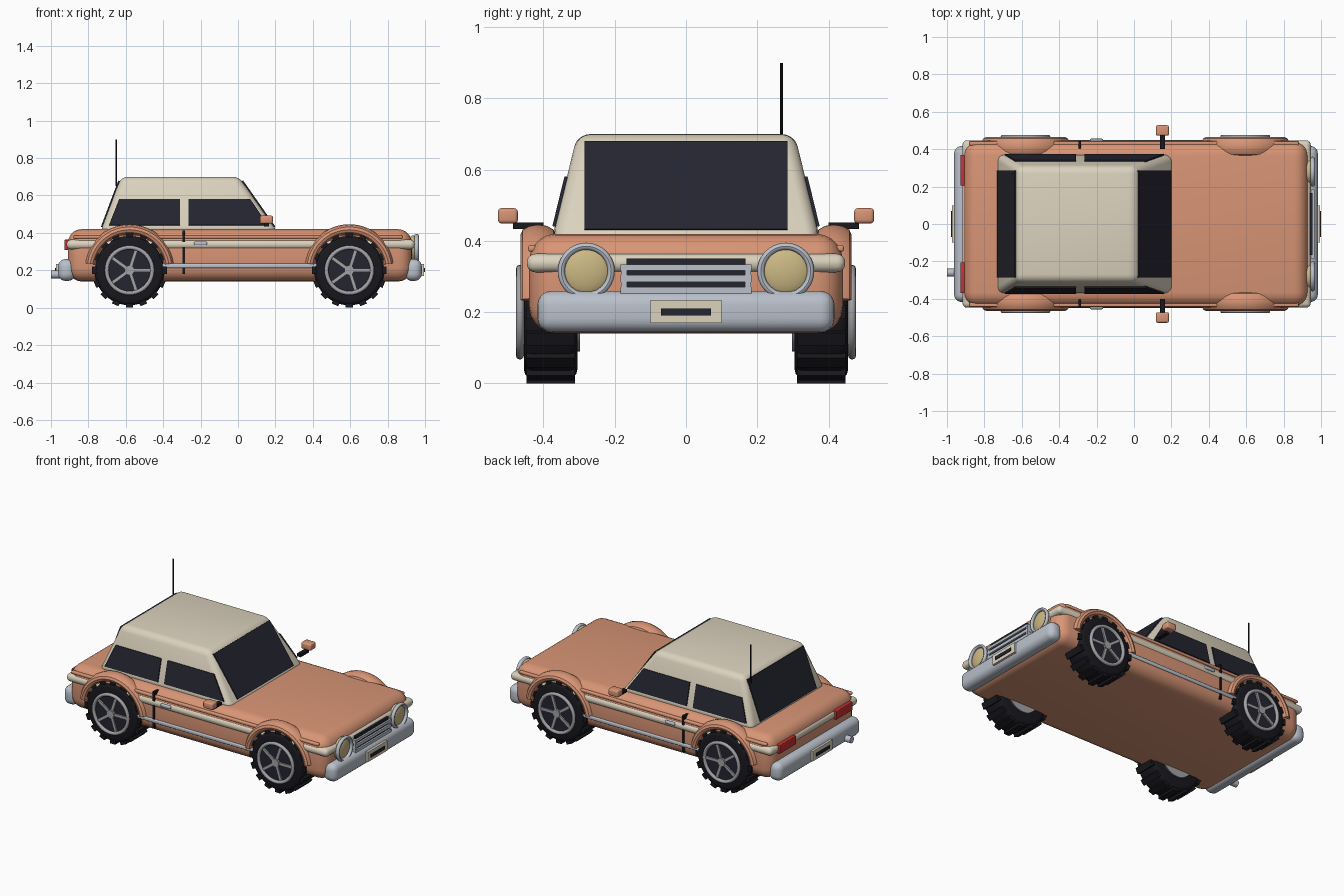
import bpy, bmesh, math
from mathutils import Matrix, Vector

if "Cube" in bpy.data.objects:
    bpy.data.objects.remove(bpy.data.objects["Cube"])


def material(name, r, g, b):
    m = bpy.data.materials.new(name)
    m.diffuse_color = (r, g, b, 1)
    m.use_nodes = True
    m.node_tree.nodes["Principled BSDF"].inputs["Base Color"].default_value = m.diffuse_color
    return m


ORANGE = material("orange paint", .69, .30, .18)
CREAM = material("cream paint", .71, .645, .515)
CHROME = material("chrome", .49, .53, .60)
SILVER = material("rim silver", .37, .37, .39)
GLASS = material("dark glass", .018, .018, .03)
BLACK = material("black rubber", .009, .009, .013)
LENS = material("headlight yellow", .60, .48, .23)
RED = material("tail light red", .58, .03, .03)


def finish(name, bm, mat):
    bmesh.ops.recalc_face_normals(bm, faces=bm.faces[:])
    me = bpy.data.meshes.new(name)
    bm.to_mesh(me)
    bm.free()
    me.materials.append(mat)
    ob = bpy.data.objects.new(name, me)
    bpy.context.collection.objects.link(ob)
    bpy.ops.object.select_all(action='DESELECT')
    ob.select_set(True)
    bpy.context.view_layer.objects.active = ob
    bpy.ops.object.shade_smooth_by_angle(angle=math.radians(35))
    return ob


def bevel(bm, width, seg):
    if width:
        bmesh.ops.bevel(bm, geom=bm.edges[:], offset=width, segments=seg,
                        profile=.5, affect='EDGES', clamp_overlap=True)


def add_box(bm, x, y, z):
    size = Matrix.Diagonal((x[1] - x[0], y[1] - y[0], z[1] - z[0], 1))
    mid = Matrix.Translation(((x[0] + x[1]) / 2, (y[0] + y[1]) / 2, (z[0] + z[1]) / 2))
    return bmesh.ops.create_cube(bm, size=1, matrix=mid @ size)['verts']


def box(name, x, y, z, mat, width=0, seg=3):
    bm = bmesh.new()
    add_box(bm, x, y, z)
    bevel(bm, width, seg)
    return finish(name, bm, mat)


def add_cyl(bm, p, r, length, axis, seg=40):
    rot = Matrix.Rotation(math.pi / 2, 4, 'Y' if axis == 'X' else 'X') if axis != 'Z' else Matrix()
    bmesh.ops.create_cone(bm, cap_ends=True, segments=seg, radius1=r, radius2=r,
                          depth=length, matrix=Matrix.Translation(p) @ rot)


def cyl(name, p, r, length, axis, mat, seg=40):
    bm = bmesh.new()
    add_cyl(bm, p, r, length, axis, seg)
    return finish(name, bm, mat)


def add_ring(bm, p, major, rr, ra, axis, a0=0, a1=360, n=40, k=12):
    """Ring section: rr radial, ra along the axis; open arcs are capped."""
    closed = a1 - a0 >= 360
    loops = []
    for i in range(n if closed else n + 1):
        a = math.radians(a0 + (a1 - a0) * i / n)
        loop = []
        for j in range(k):
            t = 2 * math.pi * j / k
            r, d = major + rr * math.cos(t), ra * math.sin(t)
            u, v = r * math.cos(a), r * math.sin(a)
            off = (u, d, v) if axis == 'Y' else (d, u, v)
            loop.append(bm.verts.new(Vector(p) + Vector(off)))
        loops.append(loop)
    for i in range(n):
        A, B = loops[i], loops[(i + 1) % len(loops)]
        for j in range(k):
            bm.faces.new((A[j], A[(j + 1) % k], B[(j + 1) % k], B[j]))
    if not closed:
        bm.faces.new(loops[0])
        bm.faces.new(loops[-1])


def plate(name, pts, out, mat):
    """Thin window plate from a flat outline, straddling the panel."""
    bm = bmesh.new()
    out = Vector(out).normalized()
    a = [bm.verts.new(Vector(p) + out * .007) for p in pts]
    b = [bm.verts.new(Vector(p) - out * .002) for p in pts]
    bm.faces.new(a)
    bm.faces.new(b)
    for i in range(len(pts)):
        j = (i + 1) % len(pts)
        bm.faces.new((a[i], a[j], b[j], b[i]))
    return finish(name, bm, mat)


# Body and the belt stripe around it
box("body", (-.91, .93), (-.44, .44), (.14, .42), ORANGE, .075, 5)
box("belt_stripe", (-.917, .945), (-.447, .447), (.312, .364), CREAM, .024, 4)

# Cabin: tapered block with rounded edges
bm = bmesh.new()
for v in add_box(bm, (-1, 1), (-1, 1), (.40, .70)):
    top = v.co.z > .5
    v.co.x = (.005 if top else .215) if v.co.x > 0 else (-.625 if top else -.738)
    v.co.y = math.copysign(.305 if top else .378, v.co.y)
bevel(bm, .035, 4)
finish("cabin", bm, CREAM)


def slope(z, low, high):
    return low + (high - low) * (z - .40) / .30


# Windscreen and rear window
for name, lo, hi, d in (("windscreen", .215, .005, 1), ("rear_window", -.738, -.625, -1)):
    q = [(slope(z, lo, hi), y, z) for y, z in
         ((-.285, .43), (.285, .43), (.285, .677), (-.285, .677))]
    plate(name, q, (d * .30, 0, abs(hi - lo)), GLASS)

for s in (-1, 1):
    side = "right" if s < 0 else "left"
    # Side windows
    for name, outline in (("rear_side_window", ((-.69, .44), (-.31, .44), (-.31, .58), (-.635, .58))),
                          ("front_side_window", ((-.265, .44), (.16, .44), (.065, .58), (-.265, .58)))):
        q = [(x, s * slope(z, .378, .305), z) for x, z in outline]
        plate(side + "_" + name, q, (0, s * .30, .073), GLASS)

    # Side trim, door gap and handle
    def strip(name, x, y, z, mat, w=0):
        box(side + "_" + name, x, sorted((s * y[0], s * y[1])), z, mat, w)
    strip("shoulder_rail", (-.88, .88), (.42, .443), (.37, .388), ORANGE, .006)
    strip("sill_trim", (-.42, .43), (.43, .448), (.212, .236), CHROME, .007)
    strip("door_gap", (-.297, -.283), (.40, .444), (.18, .412), BLACK)
    strip("door_handle", (-.235, -.165), (.44, .456), (.334, .354), CHROME, .006)

    # Door mirror
    strip("mirror_stalk", (.14, .167), (.40, .485), (.434, .452), BLACK)
    strip("mirror_head", (.117, .187), (.472, .528), (.449, .492), ORANGE, .01)

    # Headlight
    bm = bmesh.new()
    bmesh.ops.create_uvsphere(bm, u_segments=32, v_segments=16, radius=1,
                              matrix=Matrix.Translation((.935, s * .28, .315)) @
                              Matrix.Diagonal((.028, .072, .072, 1)))
    finish(side + "_headlight_lens", bm, LENS)
    bm = bmesh.new()
    add_ring(bm, (.955, s * .28, .315), .07, .01, .012, 'X')
    finish(side + "_headlight_ring", bm, CHROME)

    # Tail light
    strip("tail_light", (-.928, -.89), (.205, .37), (.308, .364), RED, .004)

    for end, cx in (("front", .595), ("rear", -.58)):
        tag = end + "_" + side + "_"
        # Arch flare
        bm = bmesh.new()
        add_ring(bm, (cx, s * .415, .205), .212, .029, .05, 'Y', 8, 172, 32)
        finish(tag + "arch", bm, ORANGE)

        # Tyre with tread blocks
        bm = bmesh.new()
        add_cyl(bm, (cx, s * .38, .2), .187, .15, 'Y', 48)
        rims = [e for e in bm.edges if abs(e.verts[0].co.y - e.verts[1].co.y) < .01]
        bmesh.ops.bevel(bm, geom=rims, offset=.025, segments=3, profile=.5, affect='EDGES')
        for i in range(16):
            vs = add_box(bm, (-.019, .019), (-.068, .068), (.165, .2))
            rot = Matrix.Rotation(i * math.tau / 16, 4, 'Y')
            bmesh.ops.transform(bm, matrix=Matrix.Translation((cx, s * .38, .2)) @ rot, verts=vs)
        finish(tag + "tyre", bm, BLACK)

        # Rim: dark dish, ring, five spokes and hub
        cyl(tag + "rim_dish", (cx, s * .45, .2), .122, .018, 'Y', GLASS)
        bm = bmesh.new()
        add_ring(bm, (cx, s * .466, .2), .122, .011, .011, 'Y')
        for i in range(5):
            vs = add_box(bm, (.015, .118), (-.006, .006), (-.009, .009))
            rot = Matrix.Rotation(i * math.tau / 5, 4, 'Y')
            bmesh.ops.transform(bm, matrix=Matrix.Translation((cx, s * .462, .2)) @ rot, verts=vs)
        add_cyl(bm, (cx, s * .462, .2), .026, .022, 'Y', 24)
        finish(tag + "rim", bm, SILVER)
        cyl(tag + "inner_rim", (cx, s * .309, .2), .11, .022, 'Y', SILVER)

# Bumpers and number plates
box("front_bumper", (.89, .983), (-.417, .417), (.143, .26), CHROME, .04, 5)
box("rear_bumper", (-.962, -.87), (-.417, .417), (.143, .26), CHROME, .04, 5)
box("front_plate", (.975, .995), (-.1, .1), (.17, .234), CREAM)
box("front_plate_bar", (.99, 1.0), (-.07, .07), (.191, .211), GLASS)
box("rear_plate", (-.974, -.95), (-.1, .1), (.17, .234), CREAM)
box("rear_plate_bar", (-.979, -.96), (-.07, .07), (.191, .211), GLASS)

# Grille: dark panel behind chrome bars
box("grille_panel", (.90, .955), (-.167, .167), (.25, .351), GLASS)
bm = bmesh.new()
for z0, z1 in ((.25, .271), (.284, .304), (.317, .334)):
    add_box(bm, (.91, .966), (-.184, .184), (z0, z1))
for s in (-1, 1):
    add_box(bm, (.91, .964), sorted((s * .166, s * .183)), (.252, .332))
finish("grille_bars", bm, CHROME)

# Exhaust and aerial
cyl("exhaust", (-.94, -.26, .178), .021, .12, 'X', CHROME, 20)
cyl("aerial", (-.65, .268, .775), .004, .25, 'Z', BLACK, 10)
